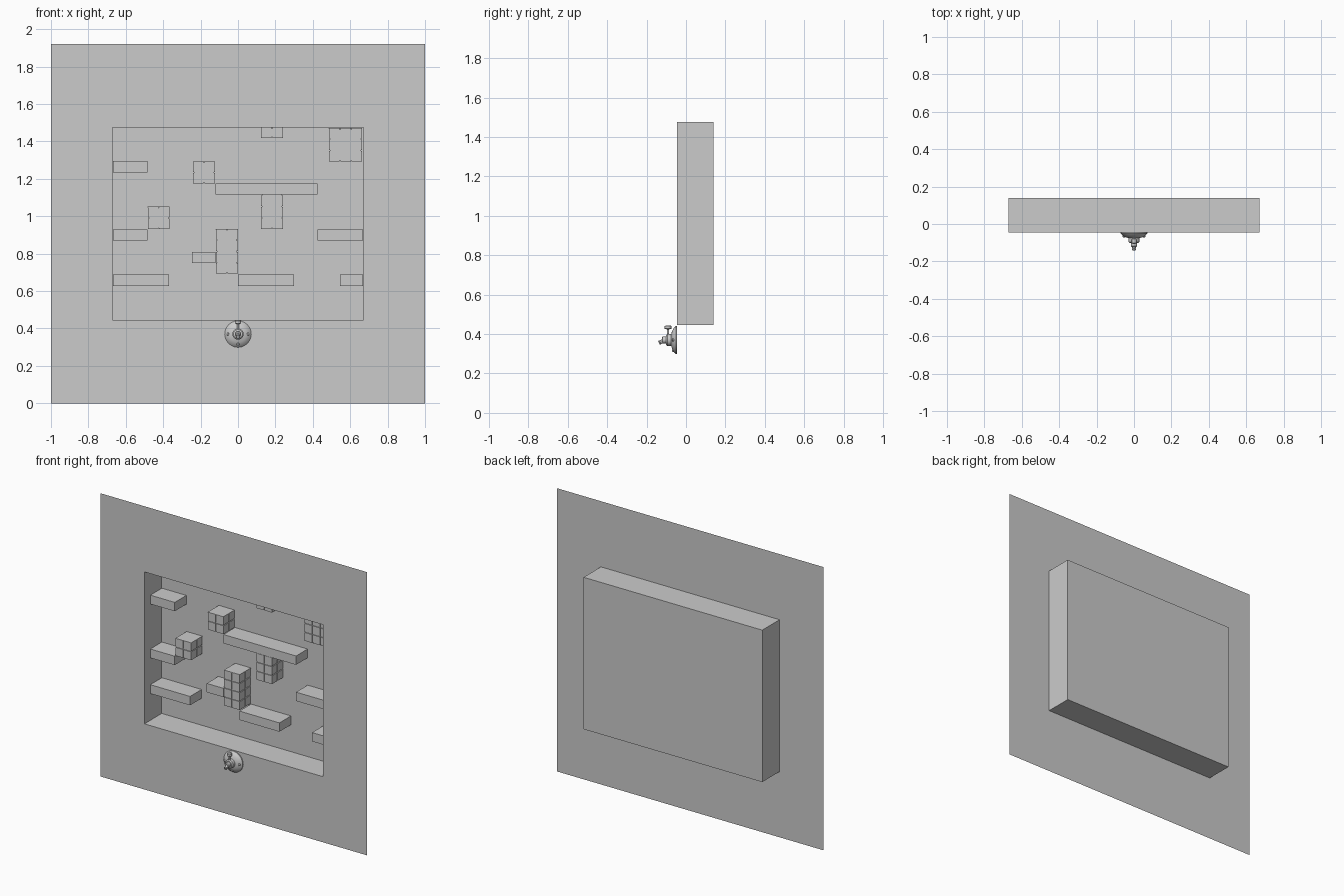
import bpy, bmesh, math
from mathutils import Vector, Matrix

if "Cube" in bpy.data.objects:
    bpy.data.objects.remove(bpy.data.objects["Cube"])

grey = bpy.data.materials.new("plain_grey")
grey.use_nodes = True
colour = (0.6, 0.6, 0.6, 1)
grey.diffuse_color = colour
grey.node_tree.nodes["Principled BSDF"].inputs["Base Color"].default_value = colour

WALL_Y, BACK_Y = -0.045, 0.14
HALF, LOW, HIGH = 0.67, 0.445, 1.475
TOP = 1.92


def finish(name, bm, smooth=False):
    mesh = bpy.data.meshes.new(name)
    bm.to_mesh(mesh)
    bm.free()
    mesh.materials.append(grey)
    ob = bpy.data.objects.new(name, mesh)
    bpy.context.collection.objects.link(ob)
    if smooth:
        bpy.ops.object.select_all(action='DESELECT')
        ob.select_set(True)
        bpy.context.view_layer.objects.active = ob
        bpy.ops.object.shade_smooth_by_angle(angle=math.radians(35))
    return ob


def add_box(bm, lo, hi):
    lo, hi = Vector(lo), Vector(hi)
    size = Matrix.Diagonal((hi - lo).to_4d())
    size[3][3] = 1
    bmesh.ops.create_cube(bm, size=1, matrix=Matrix.Translation((lo + hi) / 2) @ size)


def rect(bm, half, low, high, y):
    return [bm.verts.new((x, y, z)) for x, z in
            ((-half, low), (half, low), (half, high), (-half, high))]


# Thin wall with an opening, and the recess behind it
bm = bmesh.new()
outer = rect(bm, 1, 0, TOP, WALL_Y)
inner = rect(bm, HALF, LOW, HIGH, WALL_Y)
back = rect(bm, HALF, LOW, HIGH, BACK_Y)
for a, b in ((outer, inner), (inner, back)):
    for i in range(4):
        j = (i + 1) % 4
        bm.faces.new((a[i], a[j], b[j], b[i]))
bm.faces.new(back)
finish("wall_with_recess", bm)

# Shelves: left end, right end, bottom height
EDGE = HALF - 0.002
shelves = [(-EDGE, -0.485, 1.235), (-0.12, 0.425, 1.115),
           (-EDGE, -0.485, 0.87), (0.425, EDGE, 0.87),
           (-0.245, -0.12, 0.75), (-EDGE, -0.37, 0.628),
           (0, 0.30, 0.628), (0.545, EDGE, 0.628)]
for n, (x0, x1, z) in enumerate(shelves):
    bm = bmesh.new()
    add_box(bm, (x0, 0.015, z), (x1, BACK_Y - 0.001, z + 0.06))
    finish(f"shelf_{n + 1}", bm)


# Blocks made of small cells around a slightly smaller core
def block(name, x, z, columns, rows):
    cell, gap = 0.061, 0.004
    front, end = 0.017, BACK_Y - 0.001
    bm = bmesh.new()
    add_box(bm, (x + 0.008, front + 0.008, z + 0.008),
            (x + columns * cell - 0.008, end, z + rows * cell - 0.008))
    for i in range(columns):
        for k in range(rows):
            for j in range(2):
                low = Vector((x + i * cell, front + j * cell, z + k * cell))
                add_box(bm, low + Vector((gap,) * 3) * Vector((1, 0, 1)).length / 2,
                        low + Vector((cell - gap / 2,) * 3))
    # Smooth cap on top
    top = z + rows * cell
    add_box(bm, (x + gap / 2, front + gap / 2, top - gap),
            (x + columns * cell - gap / 2, end, top - 0.001))
    finish(name, bm)


for n, spec in enumerate([(-0.243, 1.172, 2, 2), (0.483, 1.29, 3, 3),
                          (0.121, 1.415, 2, 1), (0.121, 0.93, 2, 4),
                          (-0.485, 0.93, 2, 2), (-0.121, 0.69, 2, 4)]):
    block(f"block_{n + 1}", *spec)


# Turned parts
def lathe(name, profile, matrix, sides=24):
    bm = bmesh.new()
    verts = [bm.verts.new((r, 0, h)) for r, h in profile]
    edges = [bm.edges.new(pair) for pair in zip(verts, verts[1:])]
    bmesh.ops.spin(bm, geom=verts + edges, cent=(0, 0, 0), axis=(0, 0, 1),
                   angle=math.tau, steps=sides, use_duplicate=False)
    bmesh.ops.remove_doubles(bm, verts=bm.verts, dist=0.0001)
    bmesh.ops.recalc_face_normals(bm, faces=bm.faces)
    bm.transform(matrix)
    finish(name, bm, True)


# Fitting below the recess, turned towards the front
KNOB_Z = 0.37
forward = Matrix.Translation((0, WALL_Y, KNOB_Z)) @ Matrix.Rotation(math.pi / 2, 4, 'X')
lathe("fitting_base", [(0.071, 0), (0.071, 0.006), (0.06, 0.018), (0.044, 0.026),
                       (0.03, 0.03), (0.03, 0.05), (0.024, 0.056), (0.017, 0.057),
                       (0.017, 0.073), (0.012, 0.077), (0, 0.077)], forward)
lathe("fitting_spout", [(0.011, 0), (0.009, 0.018), (0.012, 0.022), (0.01, 0.026), (0, 0.026)],
      Matrix.Translation((0, -0.114, 0.366)) @ Matrix.Rotation(math.radians(115), 4, 'X'), 16)
lathe("fitting_button", [(0.006, 0), (0.006, 0.027), (0.017, 0.03), (0.017, 0.043),
                         (0.012, 0.047), (0, 0.047)],
      Matrix.Translation((0, -0.091, 0.397)), 16)

# Screws around the base
for name, angle in (("left", 0), ("lower", -90), ("right", 180)):
    a = math.radians(angle)
    spot = Matrix.Translation((0.054 * math.cos(a), 0.054 * math.sin(a), 0.016))
    lathe(f"{name}_screw", [(0.008, 0), (0.008, 0.006), (0.005, 0.01), (0, 0.01)],
          forward @ spot, 10)
